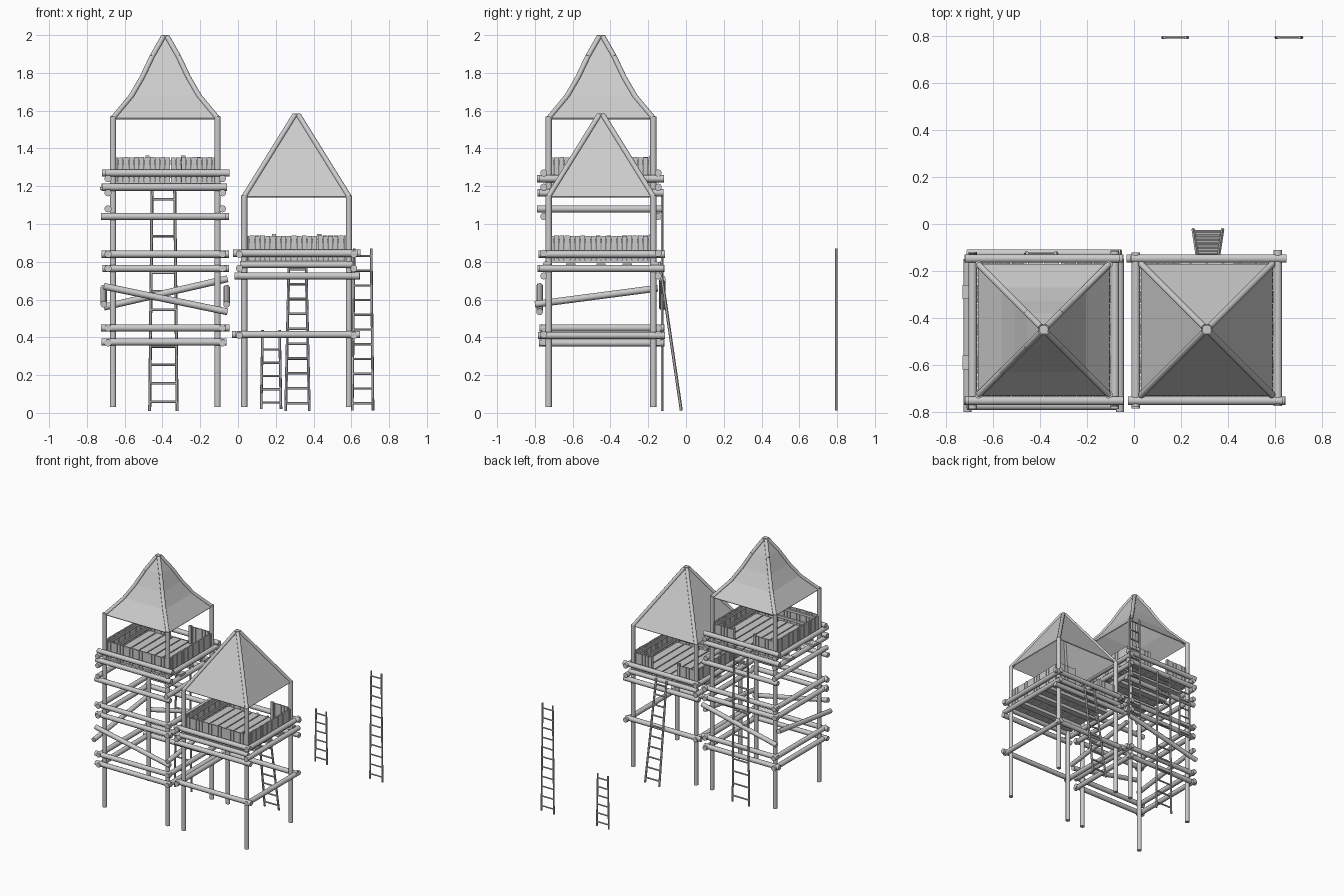
import bpy, bmesh, math, random
from mathutils import Vector

random.seed(4)
if "Cube" in bpy.data.objects:
    bpy.data.objects.remove(bpy.data.objects["Cube"], do_unlink=True)

wood = bpy.data.materials.new("weathered_grey")
wood.use_nodes = True
GREY = (0.6, 0.6, 0.6, 1)
wood.diffuse_color = GREY
wood.node_tree.nodes["Principled BSDF"].inputs["Base Color"].default_value = GREY


def finish(name, bm, smooth=True):
    mesh = bpy.data.meshes.new(name)
    bmesh.ops.recalc_face_normals(bm, faces=bm.faces)
    bm.to_mesh(mesh)
    bm.free()
    mesh.materials.append(wood)
    obj = bpy.data.objects.new(name, mesh)
    bpy.context.collection.objects.link(obj)
    if smooth:
        bpy.ops.object.select_all(action="DESELECT")
        obj.select_set(True)
        bpy.context.view_layer.objects.active = obj
        bpy.ops.object.shade_smooth_by_angle(angle=math.radians(40))
    return obj


def pole(bm, a, b, r, sides=10):
    a, b = Vector(a), Vector(b)
    made = bmesh.ops.create_cone(bm, cap_ends=True, segments=sides,
                                 radius1=r, radius2=r, depth=(b - a).length)
    turn = (b - a).to_track_quat("Z", "Y").to_matrix()
    for v in made["verts"]:
        v.co = turn @ v.co + (a + b) / 2


def box(bm, centre, size):
    made = bmesh.ops.create_cube(bm, size=1)
    for v in made["verts"]:
        v.co = Vector([c + p * s for c, p, s in zip(centre, v.co, size)])


def ladder(name, foot, top, w_foot, w_top, rungs, r=0.007):
    bm = bmesh.new()
    foot, top = Vector(foot), Vector(top)
    for s in (-1, 1):
        pole(bm, foot + Vector((s * w_foot / 2, 0, 0)),
             top + Vector((s * w_top / 2, 0, 0)), r, 6)
    for i in range(rungs):
        t = (i + 0.5) / rungs
        p = foot.lerp(top, t)
        half = Vector(((w_foot + (w_top - w_foot) * t) / 2 + 0.004, 0, 0))
        pole(bm, p - half, p + half, r * 0.85, 6)
    finish(name, bm)


CY = -0.45      # shared depth of both towers
HALF = 0.277    # post spacing
OUT = 0.303     # beam line outside the posts


def posts(name, cx, top):
    bm = bmesh.new()
    for sx in (-1, 1):
        for sy in (-1, 1):
            x, y = cx + sx * HALF, CY + sy * HALF
            pole(bm, (x, y, 0.03), (x, y, top), 0.017)
    finish(name + "_posts", bm)


def beams(name, cx, cross, side, r=0.019):
    bm = bmesh.new()
    for s in (-1, 1):
        for z in cross:
            j = random.uniform(-0.012, 0.012)
            y = CY + s * OUT
            pole(bm, (cx - 0.33 + j, y, z), (cx + 0.33 + j, y, z), r)
        for z in side:
            j = random.uniform(-0.01, 0.01)
            x = cx + s * OUT
            pole(bm, (x, CY - 0.33 + j, z), (x, CY + 0.33 + j, z), r)
    finish(name + "_ring_beams", bm)


def deck(name, cx, z):
    bm = bmesh.new()
    boards = 8
    width = 0.56 / boards
    for i in range(boards):
        x = cx - 0.28 + (i + 0.5) * width
        box(bm, (x, CY, z), (width - 0.008, 0.57, 0.014))
    finish(name + "_deck_boards", bm, False)
    # joists under the boards
    bm = bmesh.new()
    for y in (-0.16, 0, 0.14):
        box(bm, (cx, CY + y, z - 0.02), (0.58, 0.05, 0.024))
    finish(name + "_joists", bm, False)


def railing(name, cx, z, gap, height=0.145):
    bm = bmesh.new()
    n = 20
    step = 2 * HALF / n
    for i in range(n):
        t = -HALF + (i + 0.5) * step
        for s in (-1, 1):
            h = height + random.uniform(-0.004, 0.0)
            mid = z + h / 2
            box(bm, (cx + s * HALF, CY + t, mid), (0.01, step - 0.003, h))
            # the back side stays open where the ladder arrives
            if s < 0 or abs(t) > gap:
                box(bm, (cx + t, CY + s * HALF, mid), (step - 0.003, 0.01, h))
    # inner rails and gate posts
    for s in (-1, 1):
        for k in (0.3, 0.8):
            h = z + height * k
            box(bm, (cx + s * (HALF - 0.01), CY, h), (0.01, 2 * HALF, 0.02))
        box(bm, (cx, CY - HALF + 0.01, z + height * (0.55 + s * 0.25)),
            (2 * HALF, 0.01, 0.02))
        box(bm, (cx + s * (gap + 0.01), CY + HALF - 0.01, z + 0.076),
            (0.022, 0.018, 0.152))
    finish(name + "_railing", bm, False)


def roof(name, cx, profile):
    # four-sided sheet swept up the profile, open underneath
    bm = bmesh.new()
    corners = ((-1, -1), (1, -1), (1, 1), (-1, 1))
    rings = [[bm.verts.new((cx + sx * w, CY + sy * w, z)) for sx, sy in corners]
             for w, z in profile]
    for lo, hi in zip(rings, rings[1:]):
        for i in range(4):
            j = (i + 1) % 4
            bm.faces.new((lo[i], lo[j], hi[j], hi[i]))
    bm.faces.new(rings[-1])
    sheet = finish(name + "_roof", bm, False)
    mod = sheet.modifiers.new("thickness", "SOLIDIFY")
    mod.thickness = 0.008
    # hip poles and peak
    bm = bmesh.new()
    for sx, sy in corners:
        for (w0, z0), (w1, z1) in zip(profile, profile[1:]):
            pole(bm, (cx + sx * w0, CY + sy * w0, z0 - 0.004),
                 (cx + sx * w1, CY + sy * w1, z1 - 0.004), 0.014)
    w, z = profile[-1]
    pole(bm, (cx, CY, z - 0.05), (cx, CY, z + 0.005), 0.02, 12)
    finish(name + "_hip_poles", bm)


# Tall tower
AX = -0.385
posts("tall_tower", AX, 1.57)
beams("tall_tower", AX, (0.375, 0.45, 0.765, 0.84, 1.04, 1.195, 1.27),
      (0.37, 0.45, 0.765, 0.84, 1.08, 1.165, 1.24))
deck("tall_tower", AX, 1.215)
railing("tall_tower", AX, 1.21, 0.085)
roof("tall_tower", AX, [(0.28, 1.56), (0.18, 1.68), (0.122, 1.78),
                        (0.07, 1.89), (0.01, 1.995)])

bm = bmesh.new()
for s, z0, z1 in ((-1, 0.67, 0.535), (1, 0.56, 0.71)):
    y = CY + s * 0.325
    pole(bm, (AX - 0.325, y, z0), (AX + 0.33, y, z1), 0.018)
    x = AX + s * 0.325
    pole(bm, (x, -0.8, 0.575), (x, -0.15, 0.66), 0.018)
finish("tall_tower_braces", bm)

bm = bmesh.new()
for y in (-0.29, -0.59):
    box(bm, (-0.4, y, 1.188), (0.66, 0.06, 0.018))
finish("tall_tower_support_planks", bm, False)

# Short tower
BX = 0.31
posts("short_tower", BX, 1.15)
beams("short_tower", BX, (0.415, 0.725, 0.845), (0.41, 0.765, 0.84))
deck("short_tower", BX, 0.8)
railing("short_tower", BX, 0.795, 0.11)
roof("short_tower", BX, [(0.28, 1.145), (0.01, 1.58)])

# sill beams carrying the short tower deck
bm = bmesh.new()
for s in (-1, 1):
    pole(bm, (0.01, CY + s * 0.29, 0.785), (0.61, CY + s * 0.29, 0.785), 0.018)
finish("short_tower_sills", bm)

# Ladders
ladder("tall_tower_ladder", (-0.395, -0.125, 0.01), (-0.395, -0.125, 1.18),
       0.145, 0.12, 12, 0.008)
ladder("short_tower_ladder", (0.315, -0.025, 0.012), (0.315, -0.14, 0.8),
       0.125, 0.09, 10, 0.008)
ladder("loose_ladder_small", (0.175, 0.795, 0.02), (0.175, 0.795, 0.44),
       0.105, 0.09, 6)
ladder("loose_ladder_large", (0.66, 0.795, 0.012), (0.66, 0.795, 0.87),
       0.11, 0.09, 11)
